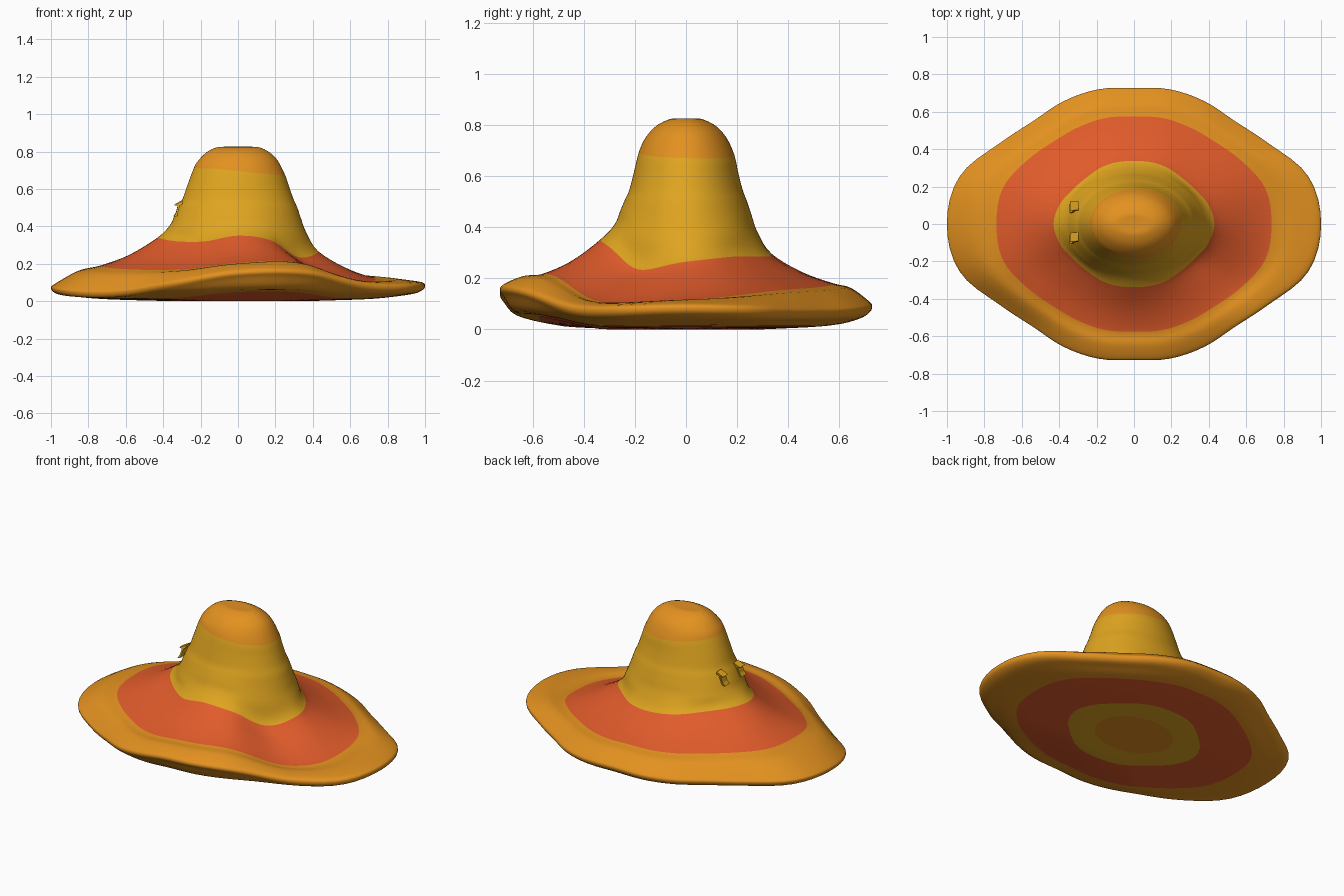
import bpy, bmesh, math
from mathutils import Vector

if "Cube" in bpy.data.objects:
    bpy.data.objects.remove(bpy.data.objects["Cube"])

N, SUB = 96, 4   # points around, steps between profile rings


def material(name, rgb):
    m = bpy.data.materials.new(name)
    m.diffuse_color = (*rgb, 1)
    m.use_nodes = True
    m.node_tree.nodes["Principled BSDF"].inputs["Base Color"].default_value = m.diffuse_color
    return m


ORANGE = material("orange straw", (0.77, 0.285, 0.014))
RED = material("red orange band", (0.75, 0.105, 0.024))
YELLOW = material("yellow felt", (0.74, 0.375, 0.014))


def catmull(a, b, c, d, t):
    return b + 0.5 * t * ((c - a) + t * (2*a - 5*b + 4*c - d + t * (3*b - a - 3*c + d)))


def around(table, ang):
    """Periodic smooth lookup of evenly spaced values."""
    n = len(table)
    u = (ang / (2 * math.pi)) % 1.0 * n
    i = int(u)
    return catmull(*[table[(i + k) % n] for k in (-1, 0, 1, 2)], u - i)


def mirror4(quarter):
    half = quarter + quarter[-2::-1]
    return half + half[-2:0:-1]


# outlines: radius every 15 degrees over a quarter turn, mirrored
R_RIM = mirror4([1.0, 0.968, 0.845, 0.772, 0.757, 0.745, 0.728])
R_RED = mirror4([0.735, 0.728, 0.668, 0.618, 0.597, 0.587, 0.575])
R_YEL = mirror4([0.43, 0.41, 0.375, 0.355, 0.35, 0.343, 0.337])
# wavy heights every 30 degrees, starting at +x
Z_RIM = [.08, .07, .075, .09, .08, .075, .07, .045, .09, .148, .148, .075]
Z_RED = [.115, .15, .165, .18, .18, .19, .19, .17, .17, .205, .21, .108]
Z_YEL = [.265, .285, .285, .29, .31, .33, .34, .32, .32, .35, .325, .235]
# crown levels: half width x, half width y, height
CROWN = [(.365, .28, .39), (.337, .256, .455), (.317, .238, .505), (.297, .222, .545),
         (.274, .205, .61), (.245, .186, .69), (.212, .157, .752),
         (.165, .114, .798), (.11, .062, .823), (.05, .03, .825)]


def ellipse(a, b, ang):
    return 1 / math.hypot(math.cos(ang) / a, math.sin(ang) / b)


def profile(ang):
    """(radius, height) from underside centre over the rim to the crown top."""
    rim, red, yel = (around(t, ang) for t in (R_RIM, R_RED, R_YEL))
    zr, z2, z1 = (around(t, ang) for t in (Z_RIM, Z_RED, Z_YEL))
    lift = max(0.0, zr - 0.075)
    p = [(0.06, 0.0), (ellipse(.245, .186, ang), 0.0), (yel, 0.002),
         (red, 0.012 + 0.5 * lift),
         (rim * 0.92, 0.45 * zr), (rim * 0.98, zr - 0.025), (rim, zr),
         (rim * 0.98, zr + 0.022), (rim * 0.45 + red * 0.55, zr * 0.35 + z2 * 0.65 + 0.014),
         (red, z2), (red * 0.5 + yel * 0.5, z1 * 0.38 + z2 * 0.62), (yel, z1)]
    for k, (a, b, z) in enumerate(CROWN):
        wave = (z1 - 0.31) * max(0.0, 0.5 - 0.2 * k)
        tilt = 0.02 * (0.3 * -math.sin(ang) - math.cos(ang)) if k == 5 else 0
        p.append((ellipse(a, b, ang) - 0.42 * tilt, z + wave + tilt))
    return p


# material slot (0 orange, 1 red, 2 yellow) for each span of the profile
SPANS = [0, 2, 1, 0, 0, 0, 0, 0, 0, 1, 1] + [2] * 6 + [0] * 4


def build_hat():
    bm = bmesh.new()
    columns = []
    for j in range(N):
        ang = 2 * math.pi * j / N
        p = [Vector(q) for q in profile(ang)]
        col = []
        for i in range(len(p) - 1):
            quad = (p[max(i - 1, 0)], p[i], p[i + 1], p[min(i + 2, len(p) - 1)])
            col += [catmull(*quad, s / SUB) for s in range(SUB)]
        col.append(p[-1])
        columns.append([bm.verts.new((q.x * math.cos(ang), q.x * math.sin(ang), max(q.y, 0)))
                        for q in col])
    for j in range(N):
        a, b = columns[j], columns[(j + 1) % N]
        for i in range(len(a) - 1):
            f = bm.faces.new((a[i], b[i], b[i + 1], a[i + 1]))
            f.material_index = SPANS[i // SUB]
    bm.faces.new([c[0] for c in reversed(columns)])
    bm.faces.new([c[-1] for c in columns])
    bmesh.ops.recalc_face_normals(bm, faces=bm.faces)
    for f in bm.faces:
        f.smooth = True
    me = bpy.data.meshes.new("hat")
    bm.to_mesh(me)
    bm.free()
    for m in (ORANGE, RED, YELLOW):
        me.materials.append(m)
    ob = bpy.data.objects.new("hat", me)
    bpy.context.collection.objects.link(ob)


def build_tab(name, y, dz):
    """Small bent strip sticking out of the crown side."""
    path = [(-.345, .455), (-.332, .475), (-.322, .515), (-.342, .517),
            (-.298, .54), (-.296, .525), (-.312, .515), (-.325, .46)]
    bm = bmesh.new()
    sides = [[bm.verts.new((x, y + s * 0.024 + (z - .5) * 0.2, z + dz)) for x, z in path]
             for s in (-1, 1)]
    n = len(path)
    for i in range(n):
        k = (i + 1) % n
        bm.faces.new((sides[0][i], sides[0][k], sides[1][k], sides[1][i]))
    bm.faces.new(sides[0])
    bm.faces.new(sides[1][::-1])
    bmesh.ops.recalc_face_normals(bm, faces=bm.faces)
    me = bpy.data.meshes.new(name)
    bm.to_mesh(me)
    bm.free()
    me.materials.append(YELLOW)
    bpy.context.collection.objects.link(bpy.data.objects.new(name, me))


build_hat()
build_tab("side_tab_back", 0.092, 0.0)
build_tab("side_tab_front", -0.075, -0.005)
